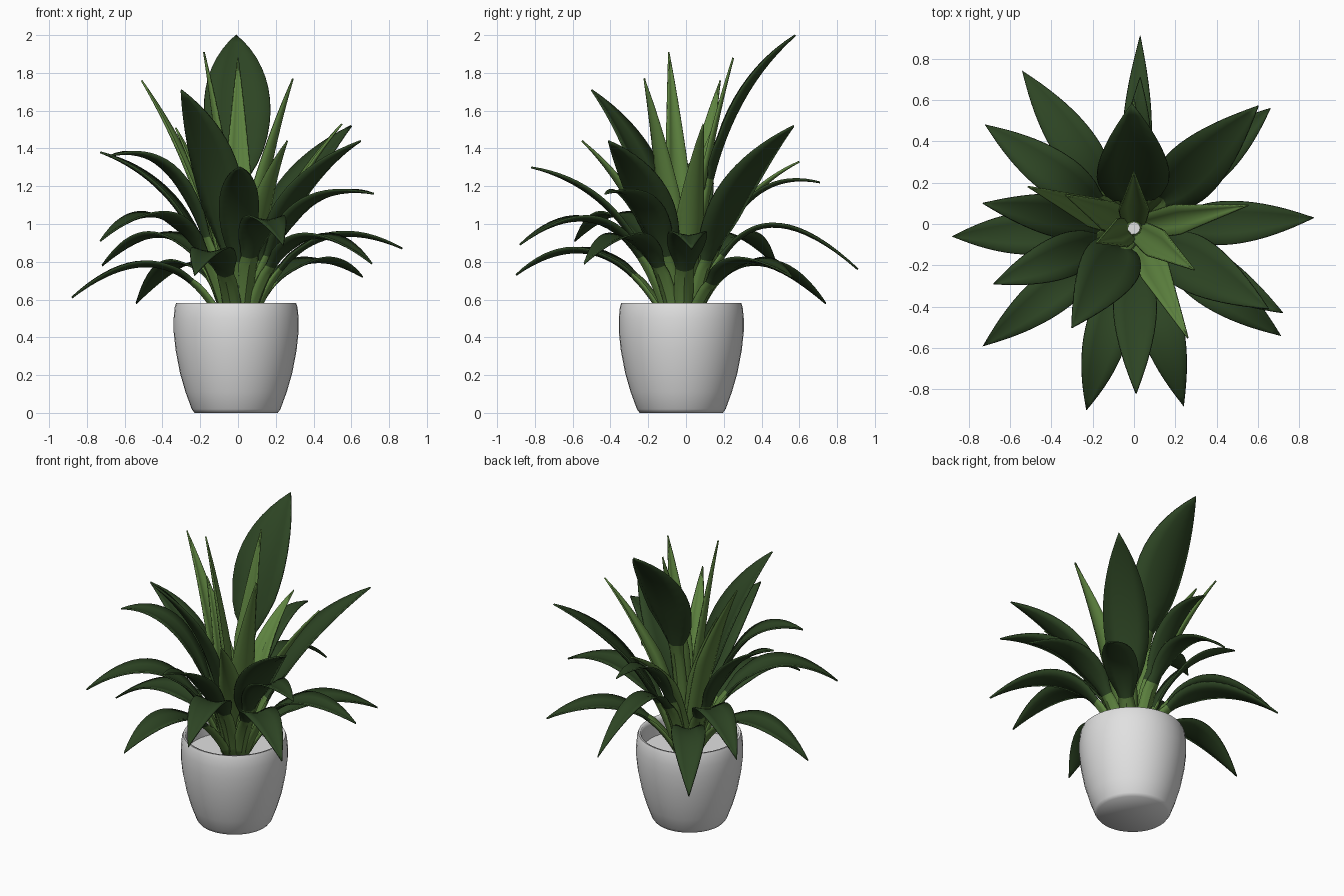
import bpy, bmesh, math
from mathutils import Vector

if "Cube" in bpy.data.objects:
    bpy.data.objects.remove(bpy.data.objects["Cube"])


def material(name, rgb):
    m = bpy.data.materials.new(name)
    m.diffuse_color = (*rgb, 1)
    m.use_nodes = True
    m.node_tree.nodes["Principled BSDF"].inputs["Base Color"].default_value = m.diffuse_color
    return m


DARK = material("dark_green", (0.026, 0.058, 0.017))
LIGHT = material("light_green", (0.11, 0.225, 0.05))
WHITE = material("white_glaze", (0.75, 0.75, 0.75))
CENTRE = Vector((0.0, -0.02, 0.0))


def make_object(name, bm, mats, angle=40):
    bmesh.ops.recalc_face_normals(bm, faces=bm.faces)
    me = bpy.data.meshes.new(name)
    bm.to_mesh(me)
    bm.free()
    for m in mats:
        me.materials.append(m)
    ob = bpy.data.objects.new(name, me)
    bpy.context.collection.objects.link(ob)
    bpy.ops.object.select_all(action='DESELECT')
    ob.select_set(True)
    bpy.context.view_layer.objects.active = ob
    bpy.ops.object.shade_smooth_by_angle(angle=math.radians(angle))
    return ob


# Pot: lathed profile with an inner wall and a raised floor
profile = [(0, 0), (0.22, 0), (0.235, 0.02), (0.268, 0.11), (0.297, 0.21), (0.32, 0.33),
           (0.331, 0.43), (0.331, 0.5), (0.325, 0.56), (0.317, 0.583), (0.302, 0.58),
           (0.297, 0.55), (0.295, 0.46), (0, 0.46)]
bm = bmesh.new()
vs = [bm.verts.new((r, 0, z)) for r, z in profile]
es = [bm.edges.new(p) for p in zip(vs, vs[1:])]
bmesh.ops.spin(bm, geom=vs + es, axis=(0, 0, 1), cent=(0, 0, 0), angle=math.tau,
               steps=40, use_duplicate=False)
bmesh.ops.remove_doubles(bm, verts=bm.verts, dist=0.0005)
pot = make_object("pot", bm, [WHITE], 75)
pot.location = (-0.01, -0.025, 0)


def leaf(name, tip, mid_frac, mid_z, width=0.105, stem_end=0.24, young=False):
    """Leaf swept along a curve from the pot, through a middle point, to its tip."""
    tip = Vector(tip)
    flat = Vector((tip.x, tip.y, 0)) - CENTRE
    out = flat.normalized()
    side = Vector((-out.y, out.x, 0))
    p0 = CENTRE + out * (0.035 if young else 0.085) + Vector((0, 0, 0.46))
    mid = CENTRE + flat * mid_frac + Vector((0, 0, mid_z))
    p1 = mid * 2 - (p0 + tip) / 2
    steps = 22
    bm = bmesh.new()
    rows = []
    for i in range(steps + 1):
        t = i / steps
        p = p0 * (1 - t) ** 2 + p1 * 2 * t * (1 - t) + tip * t * t
        tan = ((p1 - p0) * (1 - t) + (tip - p1) * t).normalized()
        up = tan.cross(side)
        if up.dot(Vector((0, 0, 1)) - out) < 0:
            up = -up
        # half width: narrow stalk opening into a pointed blade
        if young:
            w = 0.05 + (width - 0.05) * min(1, t / 0.45)
            w *= min(1, (1 - t) / 0.5) ** 0.9
            fold = 0.5
        else:
            u = max(0, (t - stem_end) / (1 - stem_end))
            blade = width * (u / 0.43) ** 0.75 * ((1 - u) / 0.57) ** 0.99
            w = max(blade, 0.048 * (1 - u) ** 2)
            fold = 0.6 - 0.35 * min(1, u * 4)
        w = max(w, 0.001)
        rows.append([bm.verts.new(p + side * (k * w) + up * (abs(k) ** 1.5 * fold * w))
                     for k in (-1, -0.5, 0, 0.5, 1)])
    for i in range(steps):
        for j in range(4):
            f = bm.faces.new((rows[i][j], rows[i][j + 1], rows[i + 1][j + 1], rows[i + 1][j]))
            f.material_index = 1 if young or i / steps < stem_end else 0
    ob = make_object(name, bm, [DARK, LIGHT])
    sol = ob.modifiers.new("thickness", 'SOLIDIFY')
    sol.thickness = 0.01
    sol.offset = 0


# Drooping and spreading leaves: tip, middle position, middle height (half width)
spreading = [
    ((0.03, 0.91, 0.76), 0.42, 0.97, 0.07), ((-0.54, 0.74, 0.58), 0.45, 0.78),
    ((-0.72, 0.48, 0.78), 0.45, 0.91), ((-0.73, 0.10, 1.38), 0.42, 1.05),
    ((-0.88, -0.06, 0.61), 0.48, 0.77), ((-0.68, -0.29, 1.36), 0.45, 1.19),
    ((-0.73, -0.59, 0.91), 0.46, 1.00), ((-0.23, -0.90, 0.73), 0.50, 0.83),
    ((0.01, -0.82, 1.30), 0.43, 1.02), ((0.24, -0.88, 0.89), 0.46, 0.98),
    ((0.71, -0.54, 0.79), 0.45, 0.90), ((0.72, -0.43, 1.16), 0.42, 1.03),
    ((0.87, 0.03, 0.87), 0.45, 0.89), ((0.66, 0.56, 0.72), 0.48, 0.775),
    ((0.03, 0.71, 1.22), 0.44, 1.08, 0.07)]
for n, args in enumerate(spreading, 1):
    leaf(f"spreading_leaf_{n}", *args)

# Broad upright leaves: tip, middle position, middle height, half width, stalk end
broad = [
    ((-0.01, 0.58, 2.0), 0.34, 1.38, 0.175, 0.38), ((-0.30, -0.50, 1.71), 0.36, 1.16, 0.145),
    ((0.60, 0.57, 1.52), 0.42, 1.06, 0.14), ((0.65, -0.41, 1.44), 0.40, 1.04, 0.135)]
for n, args in enumerate(broad, 1):
    leaf(f"broad_leaf_{n}", *args)

# Young spear-shaped light leaves in the middle
young = [
    ((0.26, -0.55, 1.44), 0.44, 1.02), ((0.55, 0.09, 1.53), 0.44, 1.04),
    ((0.29, -0.22, 1.77), 0.46, 1.15), ((-0.51, 0.18, 1.76), 0.44, 1.15),
    ((-0.18, -0.09, 1.91), 0.5, 1.2), ((0.0, 0.25, 1.88), 0.46, 1.2),
    ((0.0, 0.60, 1.33), 0.42, 1.0), ((-0.33, 0.14, 1.51), 0.46, 1.02)]
for n, (tip, f, z) in enumerate(young, 1):
    leaf(f"young_leaf_{n}", tip, f, z, 0.072, young=True)
